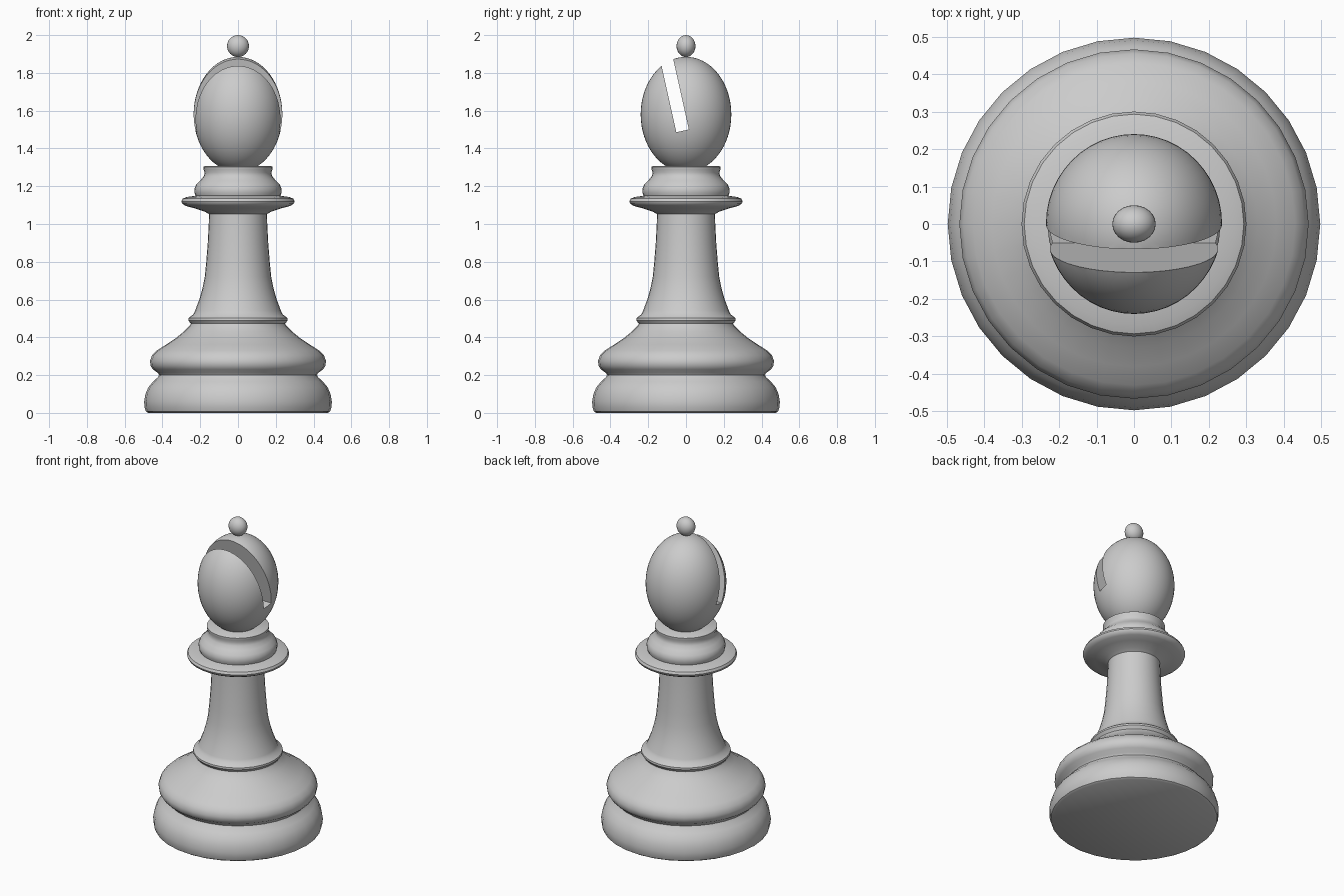
import bpy, bmesh, math
from mathutils import Matrix

if "Cube" in bpy.data.objects:
    bpy.data.objects.remove(bpy.data.objects["Cube"])

grey = bpy.data.materials.new("light_grey")
grey.diffuse_color = (0.6, 0.6, 0.6, 1)
grey.use_nodes = True
grey.node_tree.nodes["Principled BSDF"].inputs["Base Color"].default_value = grey.diffuse_color


def finish(ob, angle=40):
    bpy.ops.object.select_all(action='DESELECT')
    ob.select_set(True)
    bpy.context.view_layer.objects.active = ob
    bpy.ops.object.shade_smooth_by_angle(angle=math.radians(angle))


def new_object(name, bm):
    bmesh.ops.recalc_face_normals(bm, faces=bm.faces)
    me = bpy.data.meshes.new(name)
    bm.to_mesh(me)
    bm.free()
    me.materials.append(grey)
    ob = bpy.data.objects.new(name, me)
    bpy.context.collection.objects.link(ob)
    return ob


def lathe(name, profile, sides=32):
    bm = bmesh.new()
    rings = [[bm.verts.new((r * math.sin(2 * math.pi * i / sides),
                            r * math.cos(2 * math.pi * i / sides), z))
              for i in range(sides)] for r, z in profile]
    for a, b in zip(rings, rings[1:]):
        for i in range(sides):
            j = (i + 1) % sides
            bm.faces.new((a[i], a[j], b[j], b[i]))
    bm.faces.new(rings[0])
    bm.faces.new(rings[-1])
    ob = new_object(name, bm)
    finish(ob)
    return ob


def ellipsoid(name, z, size, u=32, v=20):
    bm = bmesh.new()
    bmesh.ops.create_uvsphere(bm, u_segments=u, v_segments=v, radius=1)
    bm.transform(Matrix.Translation((0, 0, z)) @ Matrix.Diagonal((*size, 1)))
    return new_object(name, bm)


# turned body: foot, waist groove, bell, thin ring, stem, collar and neck
lathe("turned_body", [
    (0.475, 0), (0.488, 0.008), (0.495, 0.03), (0.497, 0.06), (0.49, 0.10),
    (0.475, 0.135), (0.45, 0.165), (0.425, 0.188), (0.418, 0.20),
    (0.425, 0.212), (0.45, 0.23), (0.463, 0.25), (0.466, 0.275),
    (0.455, 0.305), (0.43, 0.33), (0.38, 0.362), (0.33, 0.395),
    (0.285, 0.432), (0.255, 0.462), (0.25, 0.472), (0.263, 0.49),
    (0.262, 0.502), (0.236, 0.522), (0.228, 0.54), (0.205, 0.60),
    (0.188, 0.66), (0.176, 0.72), (0.168, 0.80), (0.16, 0.90), (0.155, 1.0),
    (0.153, 1.052), (0.175, 1.065), (0.23, 1.083), (0.275, 1.095),
    (0.295, 1.107), (0.30, 1.12), (0.293, 1.135), (0.27, 1.143),
    (0.225, 1.15), (0.23, 1.165), (0.231, 1.185), (0.222, 1.208),
    (0.20, 1.23), (0.182, 1.252), (0.176, 1.272), (0.182, 1.288),
    (0.183, 1.303), (0.175, 1.308)])

# egg-shaped head
head = ellipsoid("head", 1.58, (0.235, 0.24, 0.305), 48, 32)

# slanted slot cut into the head
bm = bmesh.new()
bmesh.ops.create_cube(bm, size=1)
bm.transform(Matrix.Translation((0, -0.018, 1.493))
             @ Matrix.Rotation(math.radians(12.5), 4, 'X')
             @ Matrix.Translation((0, 0, 0.4))
             @ Matrix.Diagonal((0.8, 0.068, 0.8, 1)))
cutter = new_object("slot_cutter", bm)
cutter.hide_render = True
mod = head.modifiers.new("slot", 'BOOLEAN')
mod.operation = 'DIFFERENCE'
mod.solver = 'EXACT'
mod.object = cutter
bpy.context.view_layer.objects.active = head
bpy.ops.object.modifier_apply(modifier=mod.name)
bpy.data.objects.remove(cutter)
finish(head, 30)

# small ball on top
finish(ellipsoid("top_ball", 1.942, (0.058, 0.05, 0.058), 24, 16))
